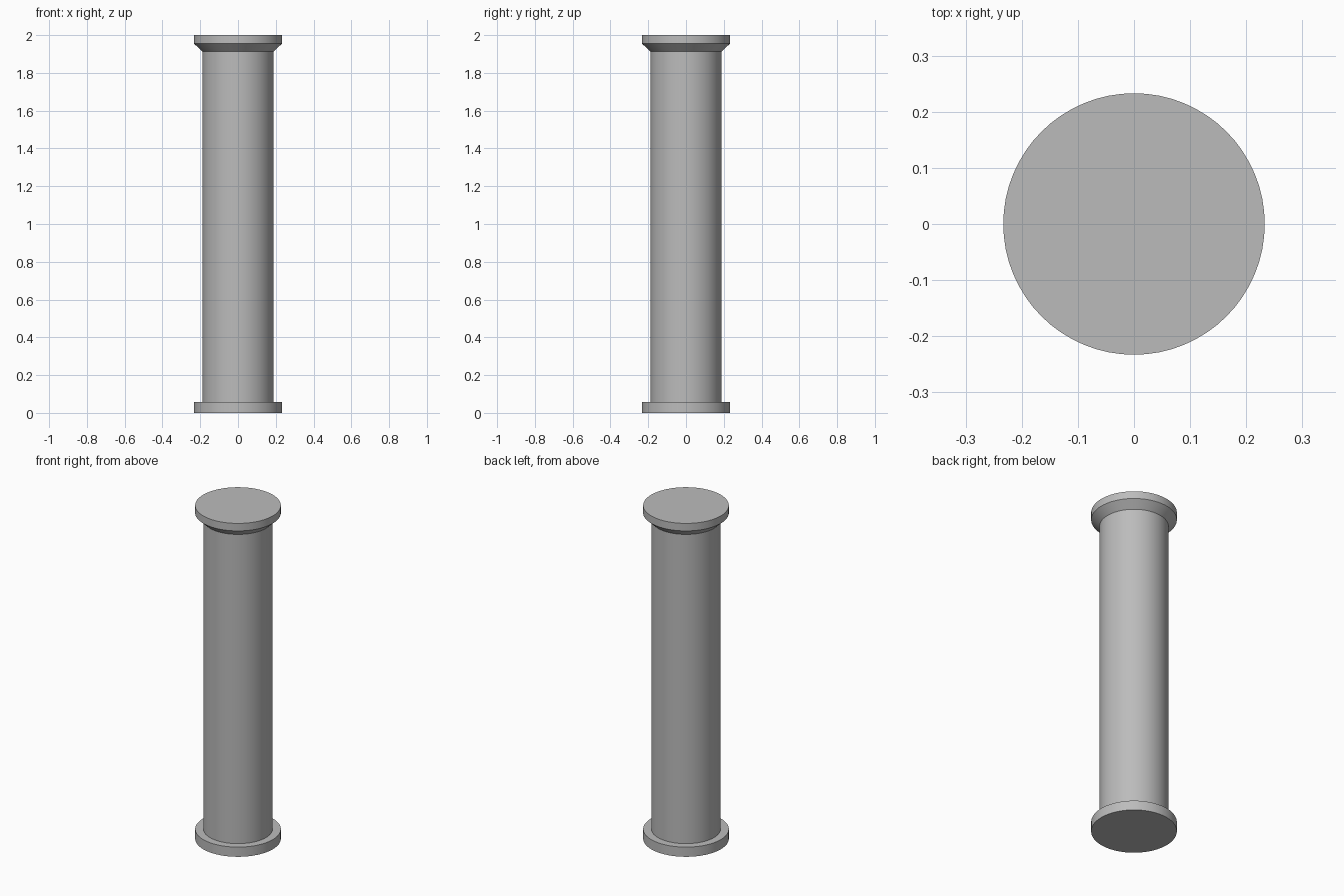
import bpy
import bmesh
import math

cube = bpy.data.objects.get("Cube")
if cube:
    bpy.data.objects.remove(cube, do_unlink=True)

SIDES = 64
DISC_R, SHAFT_R = 0.233, 0.188
BASE_TOP, NECK, RIM, TOP = 0.058, 1.913, 1.955, 2.0

stone = bpy.data.materials.new("grey_stone")
stone.use_nodes = True
GREY = (0.5, 0.5, 0.5, 1)
stone.diffuse_color = GREY
stone.node_tree.nodes["Principled BSDF"].inputs["Base Color"].default_value = GREY


def lathe(name, profile):
    """Turn a (radius, height) profile around the z axis."""
    bm = bmesh.new()
    verts = [bm.verts.new((r, 0, z)) for r, z in profile]
    edges = [bm.edges.new(pair) for pair in zip(verts, verts[1:])]
    bmesh.ops.spin(bm, geom=verts + edges, cent=(0, 0, 0), axis=(0, 0, 1),
                   angle=math.tau, steps=SIDES, use_merge=True)
    bmesh.ops.remove_doubles(bm, verts=bm.verts, dist=1e-5)
    for f in bm.faces:
        # Point faces outwards: discs up or down, walls away from the axis
        c = f.calc_center_median()
        f.normal_update()
        out = c.xy.normalized().to_3d()
        flat = abs(f.normal.z) > 0.9
        if (f.normal.z * (1 if c.z > 0.01 else -1) if flat else f.normal.dot(out)) < 0:
            f.normal_flip()
    mesh = bpy.data.meshes.new(name)
    bm.to_mesh(mesh)
    bm.free()
    mesh.materials.append(stone)
    obj = bpy.data.objects.new(name, mesh)
    bpy.context.collection.objects.link(obj)
    bpy.ops.object.select_all(action="DESELECT")
    obj.select_set(True)
    bpy.context.view_layer.objects.active = obj
    bpy.ops.object.shade_smooth_by_angle(angle=math.radians(30))


# Round foot, plain shaft, and flared cap, meeting edge to edge
lathe("base", [(0, 0), (DISC_R, 0), (DISC_R, BASE_TOP), (SHAFT_R, BASE_TOP)])
lathe("shaft", [(SHAFT_R, BASE_TOP), (SHAFT_R, NECK)])
lathe("capital", [(SHAFT_R, NECK), (DISC_R, RIM), (DISC_R, TOP), (0, TOP)])
